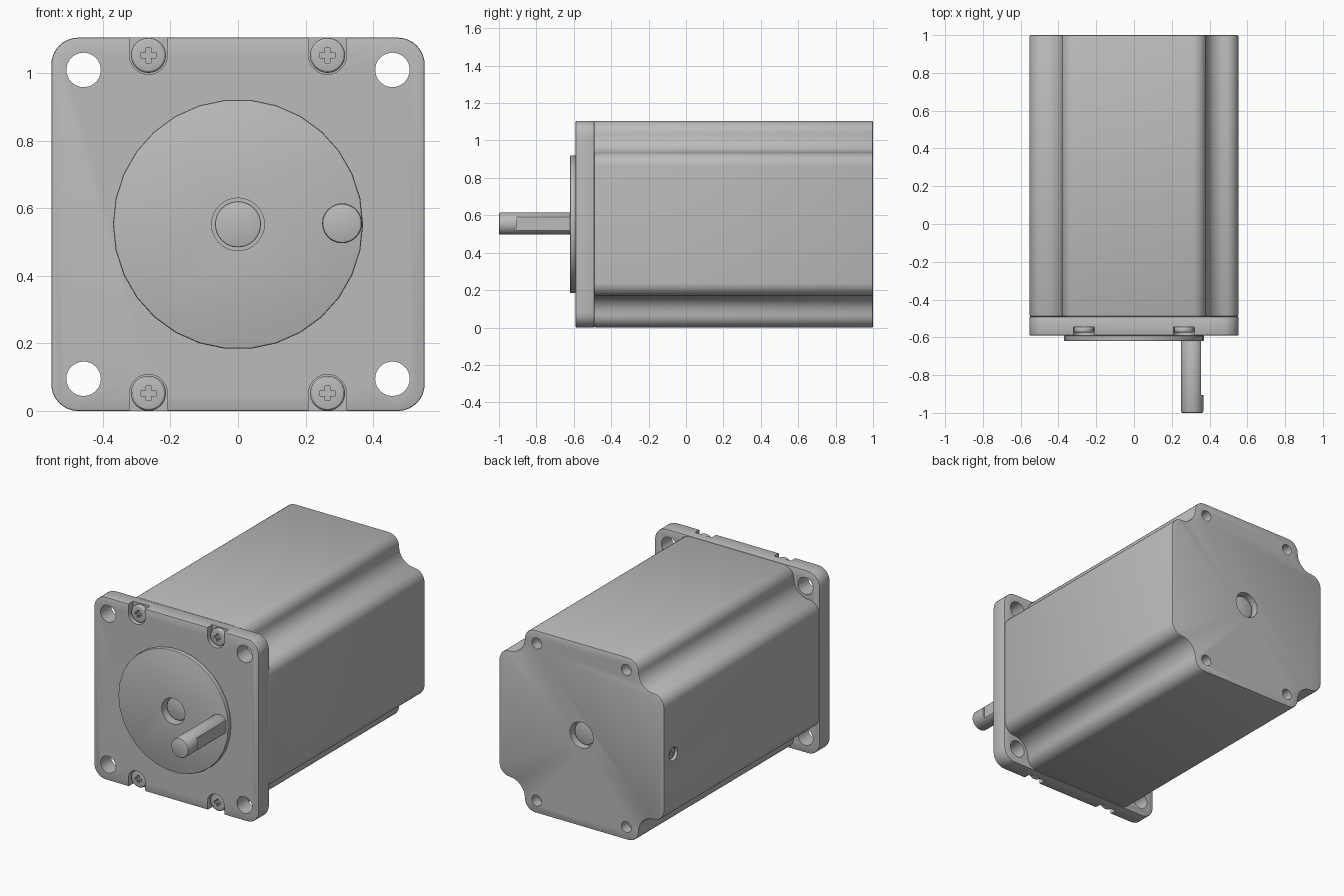
import bpy, bmesh
from math import sin, cos, pi, radians
from mathutils import Matrix

if "Cube" in bpy.data.objects:
    bpy.data.objects.remove(bpy.data.objects["Cube"])

HALF = 0.5525          # half width of the square section, also the axis height
AXIS = Matrix.Translation((0, 0, HALF))

steel = bpy.data.materials.new("grey_metal")
steel.use_nodes = True
GREY = (0.5, 0.5, 0.5, 1)
steel.diffuse_color = GREY
steel.node_tree.nodes["Principled BSDF"].inputs["Base Color"].default_value = GREY


def arc(cx, cz, r, a0, a1, n=8):
    angles = [radians(a0 + (a1 - a0) * i / n) for i in range(n + 1)]
    return [(cx + r * cos(a), cz + r * sin(a)) for a in angles]


def circle(x, z, r, n=32):
    return arc(x, z, r, 0, 360, n)[:-1]


def four_corners(corner):
    """Repeat a clockwise corner outline around the axis."""
    pts = []
    for k in range(4):
        for x, z in corner:
            for _ in range(k):
                x, z = z, -x
            pts.append((x, z))
    return pts


def activate(ob):
    bpy.ops.object.select_all(action='DESELECT')
    ob.select_set(True)
    bpy.context.view_layer.objects.active = ob


def prism(name, pts, y0, y1, bevel=0, segments=2, matrix=AXIS):
    """Extrude an x-z outline from y0 to y1 and round its end edges."""
    bm = bmesh.new()
    face = bm.faces.new([bm.verts.new((x, y0, z)) for x, z in pts])
    new = bmesh.ops.extrude_face_region(bm, geom=[face])["geom"]
    moved = [v for v in new if isinstance(v, bmesh.types.BMVert)]
    bmesh.ops.translate(bm, verts=moved, vec=(0, y1 - y0, 0))
    bmesh.ops.recalc_face_normals(bm, faces=bm.faces)
    bm.transform(matrix)
    mesh = bpy.data.meshes.new(name)
    bm.to_mesh(mesh)
    bm.free()
    mesh.materials.append(steel)
    ob = bpy.data.objects.new(name, mesh)
    bpy.context.collection.objects.link(ob)
    if bevel:
        activate(ob)
        mod = ob.modifiers.new("round", 'BEVEL')
        mod.width, mod.segments = bevel, segments
        mod.limit_method, mod.angle_limit = 'ANGLE', radians(50)
        bpy.ops.object.modifier_apply(modifier=mod.name)
    return ob


def cut(ob, pts, y0, y1, matrix=AXIS):
    """Subtract a prism from the object."""
    cutter = prism("cutter", pts, y0, y1, matrix=matrix)
    cutter.hide_render = True
    activate(ob)
    mod = ob.modifiers.new("cut", 'BOOLEAN')
    mod.operation, mod.solver, mod.object = 'DIFFERENCE', 'EXACT', cutter
    bpy.ops.object.modifier_apply(modifier=mod.name)
    bpy.data.objects.remove(cutter)


def finish(ob):
    activate(ob)
    bpy.ops.object.shade_smooth_by_angle(angle=radians(30))


def screw(name, r, matrix):
    """Rounded screw head facing -y with a cross recess."""
    head = prism(name, circle(0, 0, r, 24), -0.03, 0, r * 0.2, 3, matrix)
    a, b = r * 0.42, r * 0.15
    cross = four_corners([(-b, a), (b, a), (b, b)])
    cut(head, cross, -0.05, -0.015, matrix)
    finish(head)


SIGNS = [(sx, sz) for sx in (-1, 1) for sz in (-1, 1)]

# Body with scalloped corners
R, C = 0.07, 0.4825
corner = (arc(HALF - 0.24, C, R, 90, 0) + arc(C, C, 0.1, 180, 270)[1:]
          + arc(C, HALF - 0.24, R, 90, 0)[1:])
body = prism("motor_body", four_corners(corner), -0.49, 1.0, 0.006)
for sx, sz in SIGNS:
    cut(body, circle(0.30 * sx, 0.476 * sz, 0.033, 24), 0.94, 1.1)
cut(body, circle(0, 0, 0.078), 0.95, 1.1)

# Side screw hole near the back
side = Matrix.Translation((-HALF, 0.91, HALF)) @ Matrix.Rotation(-pi / 2, 4, 'Z')
cut(body, circle(0, 0, 0.04, 24), -0.1, 0.04, side)
finish(body)
screw("side_screw", 0.034, side @ Matrix.Translation((0, 0.041, 0)))

# Front flange with mounting holes and screw pockets
flange = prism("front_flange", four_corners(arc(0.4725, 0.4725, 0.08, 90, 0)),
               -0.59, -0.49, 0.005)
for sx, sz in SIGNS:
    cut(flange, circle(0.457 * sx, 0.457 * sz, 0.051), -0.7, -0.4)
    pocket = [(-0.056, 0.2), (-0.056, 0)] + arc(0, 0, 0.056, 180, 360, 16)[1:] + [(0.056, 0.2)]
    cut(flange, [(0.265 * sx + x, sz * (0.5 + z)) for x, z in pocket], -0.7, -0.545)
cut(flange, circle(0, 0, 0.078), -0.7, -0.56)
finish(flange)

# Flange screws
for sx, sz in SIGNS:
    name = ("left" if sx > 0 else "right") + ("_upper" if sz > 0 else "_lower")
    screw(name + "_screw", 0.052,
          Matrix.Translation((0.265 * sx, -0.545, HALF + 0.5 * sz)))

# Round front boss with centre opening
boss = prism("front_boss", circle(0, 0, 0.37, 30), -0.62, -0.59, 0.006)
cut(boss, circle(0, 0, 0.078), -0.7, -0.5)
finish(boss)

# Bearing ends inside the centre openings
finish(prism("front_bearing_end", circle(0, 0, 0.068), -0.585, -0.55, 0.004))
finish(prism("back_bearing_end", circle(0, 0, 0.068), 0.94, 0.97, 0.004))

# Offset output shaft with a flat
shaft = prism("output_shaft", circle(0.308, 0.003, 0.059), -1.0, -0.61, 0.008)
cut(shaft, [(0.354, -0.1), (0.5, -0.1), (0.5, 0.1), (0.354, 0.1)], -0.905, -0.5)
finish(shaft)
